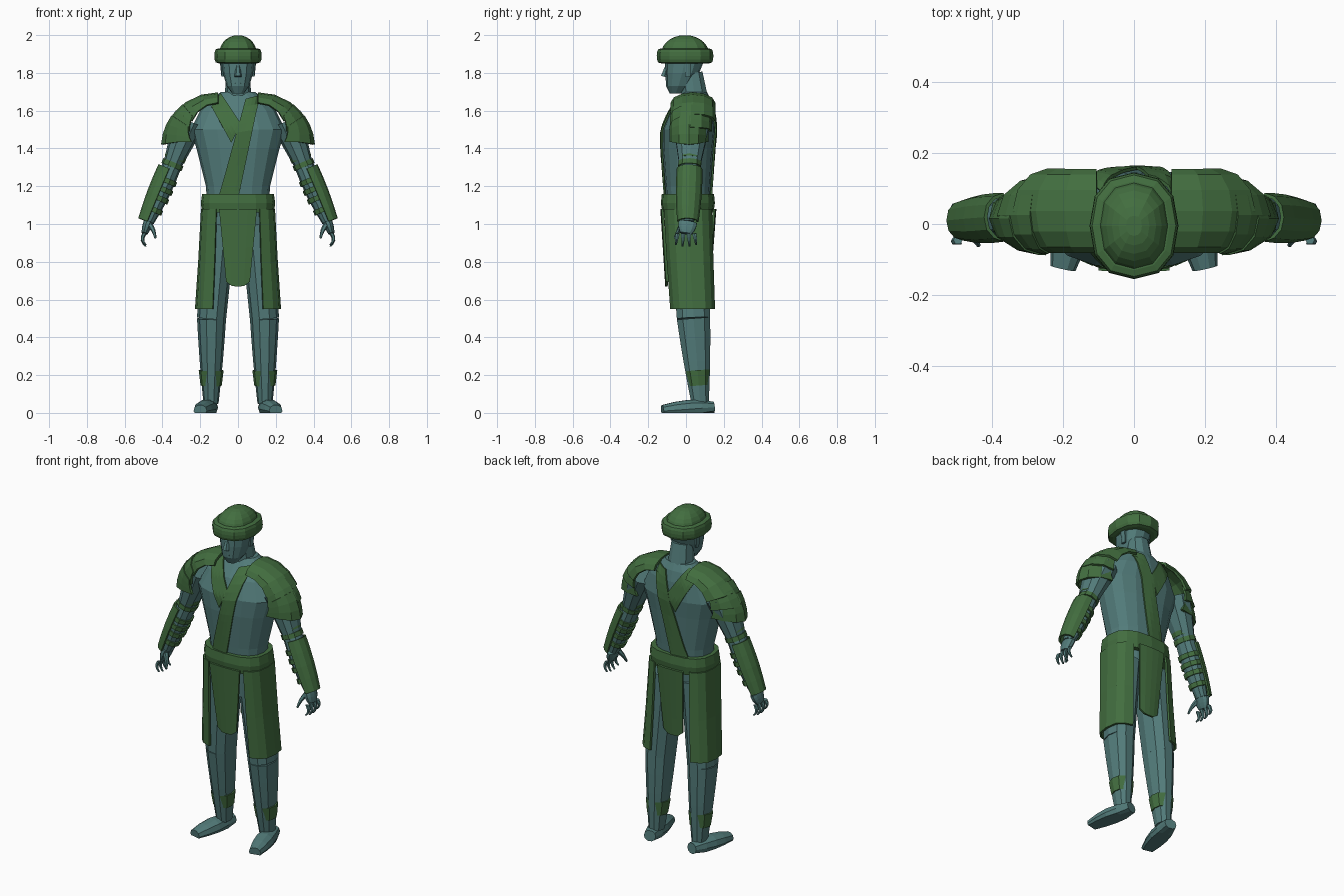
import bpy, bmesh
from math import sin, cos, pi, radians, copysign
from mathutils import Vector
from mathutils.bvhtree import BVHTree

cube = bpy.data.objects.get("Cube")
if cube:
    bpy.data.objects.remove(cube)


def material(name, *rgb):
    made = bpy.data.materials.new(name)
    made.use_nodes = True
    made.diffuse_color = (*rgb, 1)
    made.node_tree.nodes["Principled BSDF"].inputs["Base Color"].default_value = (*rgb, 1)
    return made


GREEN = material("green cloth", 0.055, 0.155, 0.05)
SKIN = material("teal skin", 0.085, 0.2, 0.195)
X, Y, Z = Vector((1, 0, 0)), Vector((0, 1, 0)), Vector((0, 0, 1))


def grid(name, rows, mat, closed=False, mirror=False, thick=0):
    """Skin rows of points; closed rows become a capped tube."""
    bm = bmesh.new()
    rows = [[bm.verts.new(point) for point in row] for row in rows]
    count = len(rows[0])
    for upper, lower in zip(rows, rows[1:]):
        for i in range(count if closed else count - 1):
            j = (i + 1) % count
            bm.faces.new((upper[i], upper[j], lower[j], lower[i]))
    if closed:
        bm.faces.new(rows[0])
        bm.faces.new(rows[-1])
    bmesh.ops.recalc_face_normals(bm, faces=bm.faces)
    mesh = bpy.data.meshes.new(name)
    bm.to_mesh(mesh)
    bm.free()
    mesh.materials.append(mat)
    ob = bpy.data.objects.new(name, mesh)
    bpy.context.collection.objects.link(ob)
    if thick:
        solid = ob.modifiers.new("thickness", "SOLIDIFY")
        solid.thickness, solid.offset = thick, 0
    if mirror:
        ob.modifiers.new("mirror", "MIRROR")
    return ob


def section(centre, u, v, sides, power, arc):
    """Rounded-box outline, or only the arc of it that faces along u."""
    if arc:
        angles = [radians(arc * (2 * i / sides - 1)) for i in range(sides + 1)]
    else:
        angles = [2 * pi * i / sides for i in range(sides)]
    points = []
    for a in angles:
        point = centre.copy()
        for axis, t in ((u, cos(a)), (v, sin(a))):
            point += axis * copysign(abs(t) ** power, t)
        point.z = max(point.z, 0)
        points.append(point)
    return points


def body(name, rings, mat, sides=12, power=0.85, arc=None, **options):
    """Stack of level rings: height, y centre, half width, half depth."""
    rows = [section(Vector((0, y, z)), X * wide, Y * deep, sides, power, arc)
            for z, y, wide, deep in rings]
    return grid(name, rows, mat, closed=not arc, **options)


def tube(name, start, end, r_start, r_end, mat, bulge=0, bend=0, depth=1,
         sides=10, steps=4, arc=None, **options):
    """Tapered limb; bulge swells the middle, bend pushes it sideways."""
    start, end = Vector(start), Vector(end)
    along = end - start
    up = Z if abs(along.y) > abs(along.z) else Y
    u = along.cross(up).normalized()
    v = u.cross(along).normalized()
    rows = []
    for i in range(steps + 1):
        t = i / steps
        swell = sin(pi * t)
        radius = r_start + (r_end - r_start) * t + bulge * swell
        centre = start.lerp(end, t) + u * bend * swell
        rows.append(section(centre, u * radius, v * radius * depth, sides, 0.9, arc))
    return grid(name, rows, mat, closed=not arc, **options)


# Torso, neck and head
torso = body("torso", [
    (0.9, 0.01, 0.15, 0.1), (1.2, 0.01, 0.17, 0.12), (1.4, 0.01, 0.22, 0.135),
    (1.5, 0.015, 0.25, 0.14), (1.6, 0.03, 0.2, 0.115),
    (1.66, 0.045, 0.14, 0.085), (1.7, 0.05, 0.09, 0.06)], SKIN, sides=16)
tube("neck", (0, 0.05, 1.64), (0, 0.03, 1.8), 0.075, 0.06, SKIN)
body("head", [(1.69, -0.055, 0.03, 0.03), (1.73, -0.04, 0.06, 0.065),
              (1.8, -0.02, 0.08, 0.09), (1.9, 0, 0.09, 0.11)], SKIN)
tube("nose", (0, -0.1, 1.84), (0, -0.115, 1.78), 0.01, 0.02, SKIN, sides=6, steps=1)
tube("brow", (0, -0.08, 1.86), (0, -0.085, 1.83), 0.06, 0.05, SKIN, depth=0.4, steps=1)
tube("lips", (0, -0.09, 1.76), (0, -0.09, 1.73), 0.02, 0.02, SKIN,
     bulge=0.006, depth=0.6, sides=6, steps=2)
tube("ears", (0.085, 0.01, 1.85), (0.08, 0.01, 1.78), 0.01, 0.008, SKIN,
     depth=2, sides=6, steps=2, mirror=True)

# Hat: rolled brim with a low dome inside it
brim, dome = [], []
for step in range(7):
    turn = pi * (step / 6 - 0.5)
    reach = 0.1 + 0.025 * cos(turn) ** 0.5
    brim.append((1.89 + 0.04 * sin(turn), -0.005, reach, reach + 0.025))
    rise = step * pi / 14
    dome.append((1.9 + 0.1 * sin(rise), -0.005, 0.1 * cos(rise), 0.127 * cos(rise)))
body("hat_brim", brim, GREEN)
body("hat_dome", dome, GREEN)

# Arms and hands
SHOULDER = Vector((0.26, 0.03, 1.54))
ELBOW = Vector((0.345, 0.02, 1.32))
WRIST = Vector((0.475, 0.01, 1.01))
tube("upper_arms", SHOULDER, ELBOW, 0.085, 0.05, SKIN, depth=1.2, mirror=True)
tube("forearms", ELBOW, WRIST, 0.05, 0.03, SKIN, bulge=0.01, depth=1.1, mirror=True)
PALM = Vector((0.495, 0, 0.95))
tube("palms", WRIST, PALM, 0.025, 0.016, SKIN, depth=2, bulge=0.003, mirror=True)
for finger in range(4):
    spread = Y * 0.03 * (finger - 1.5)
    tip = PALM + spread * 1.2 - Z * (0.075 - 0.01 * abs(finger - 1.5)) - X * 0.006
    tube(f"fingers_{finger + 1}", PALM + spread, tip, 0.013, 0.005, SKIN,
         bend=0.014, sides=6, mirror=True)
tube("thumbs", (0.47, -0.02, 1), (0.437, -0.06, 0.925), 0.016, 0.006, SKIN,
     bend=-0.006, sides=6, mirror=True)

# Arm wraps and bracers
for number, t in enumerate((-0.15, -0.02, 0.25, 0.4, 0.55, 0.75)):
    girth = 0.058 - 0.02 * t + 0.01 * sin(pi * t)
    tube(f"arm_wrap_{number + 1}", ELBOW.lerp(WRIST, t), ELBOW.lerp(WRIST, t + 0.08),
         girth, girth, GREEN, depth=1.1, steps=1, mirror=True)
tube("bracers", ELBOW.lerp(WRIST, 0.1), WRIST, 0.064, 0.052, GREEN, bulge=0.006,
     sides=6, arc=85, thick=0.01, mirror=True)

# Shoulder armour: three overlapping arched plates around one swing
for layer, (name, first, last) in enumerate((("top", 90, 36), ("middle", 50, 20),
                                             ("lower", 34, 2))):
    rows = []
    for step in range(4):
        swing = first + (last - first) * step / 3
        ridge = 0.28 + 0.005 * layer + 0.006 * step / 3
        edge = 0.14 + 0.09 * sin(radians(swing))
        row = []
        for k in range(7):
            across = radians(30 * k - 90)
            drop = 1 - cos(across)
            reach = ridge + (edge - ridge) * drop
            angle = radians(swing + 8 * drop * step / 3)
            row.append((0.105 + reach * cos(angle),
                        0.037 - 0.011 * layer + (0.112 - 0.008 * layer) * sin(across),
                        1.41 + reach * sin(angle)))
        rows.append(row)
    grid(f"shoulder_plate_{name}", rows, GREEN, thick=0.014, mirror=True)

# Shoulder sash: a sling with a branch, draped on the torso front and back
bm = bmesh.new()
bm.from_mesh(torso.data)
surface = BVHTree.FromBMesh(bm)
bm.free()


def drape(name, corners, side, lift):
    top_a, top_b, low_a, low_b = [Vector((x, 0, z)) for x, z in corners]
    rows = []
    for i in range(13):
        left, right = top_a.lerp(low_a, i / 12), top_b.lerp(low_b, i / 12)
        row = []
        for j in range(5):
            point = left.lerp(right, j / 4)
            hit = surface.ray_cast(point + Y * side, Y * -side)[0]
            point.y = (hit.y if hit else 0.05) + side * lift
            row.append(point)
        rows.append(row)
    grid(name, rows, GREEN, thick=0.009)


SLING = [(0.04, 1.66), (0.115, 1.68), (-0.105, 1.13), (0, 1.13)]
BRANCH = [(-0.14, 1.62), (-0.09, 1.69), (-0.035, 1.43), (0.015, 1.53)]
for side, label in ((-1, "front"), (1, "back")):
    drape(f"sash_{label}", SLING, side, lift=0.008)
    drape(f"sash_branch_{label}", BRANCH, side, lift=0.006)

# Belt and skirt flaps
body("belt", [(1.06, 0.01, 0.19, 0.135), (1.11, 0.01, 0.197, 0.143),
              (1.16, 0.01, 0.19, 0.138)], GREEN, sides=16, power=0.75)
body("side_flaps", [(1.08, 0.01, 0.19, 0.13), (0.8, 0.022, 0.205, 0.125),
                    (0.55, 0.035, 0.222, 0.12)],
     GREEN, sides=6, power=0.6, arc=65, thick=0.012, mirror=True)


def centre_flap(name, top_width, y):
    rows = []
    for i in range(5):
        t = i / 4
        width = top_width + (0.062 - top_width) * t
        rows.append([(width * k, y * (1 - 0.2 * t) * (1 - 0.04 * k * k),
                      1.08 - t * (0.41 - 0.025 * k ** 4)) for k in (-1, -0.5, 0, 0.5, 1)])
    grid(name, rows, GREEN, thick=0.012)


centre_flap("front_flap", 0.1, -0.13)
centre_flap("back_flap", 0.085, 0.155)

# Legs, feet and ankle wraps
KNEE = Vector((0.14, 0.04, 0.5))
ANKLE = Vector((0.143, 0.075, 0.05))
tube("thighs", (0.1, 0.02, 1), KNEE, 0.09, 0.077, SKIN, depth=1.2, mirror=True)
tube("calves", KNEE, ANKLE, 0.077, 0.04, SKIN, depth=1.2, bulge=0.003, mirror=True)
tube("feet", (0.14, 0.145, 0.03), (0.2, -0.125, 0.01), 0.035, 0.036, SKIN,
     bulge=0.02, depth=0.9, mirror=True)
tube("ankle_wraps", KNEE.lerp(ANKLE, 0.61), KNEE.lerp(ANKLE, 0.79), 0.066, 0.056, GREEN,
     steps=2, mirror=True)
